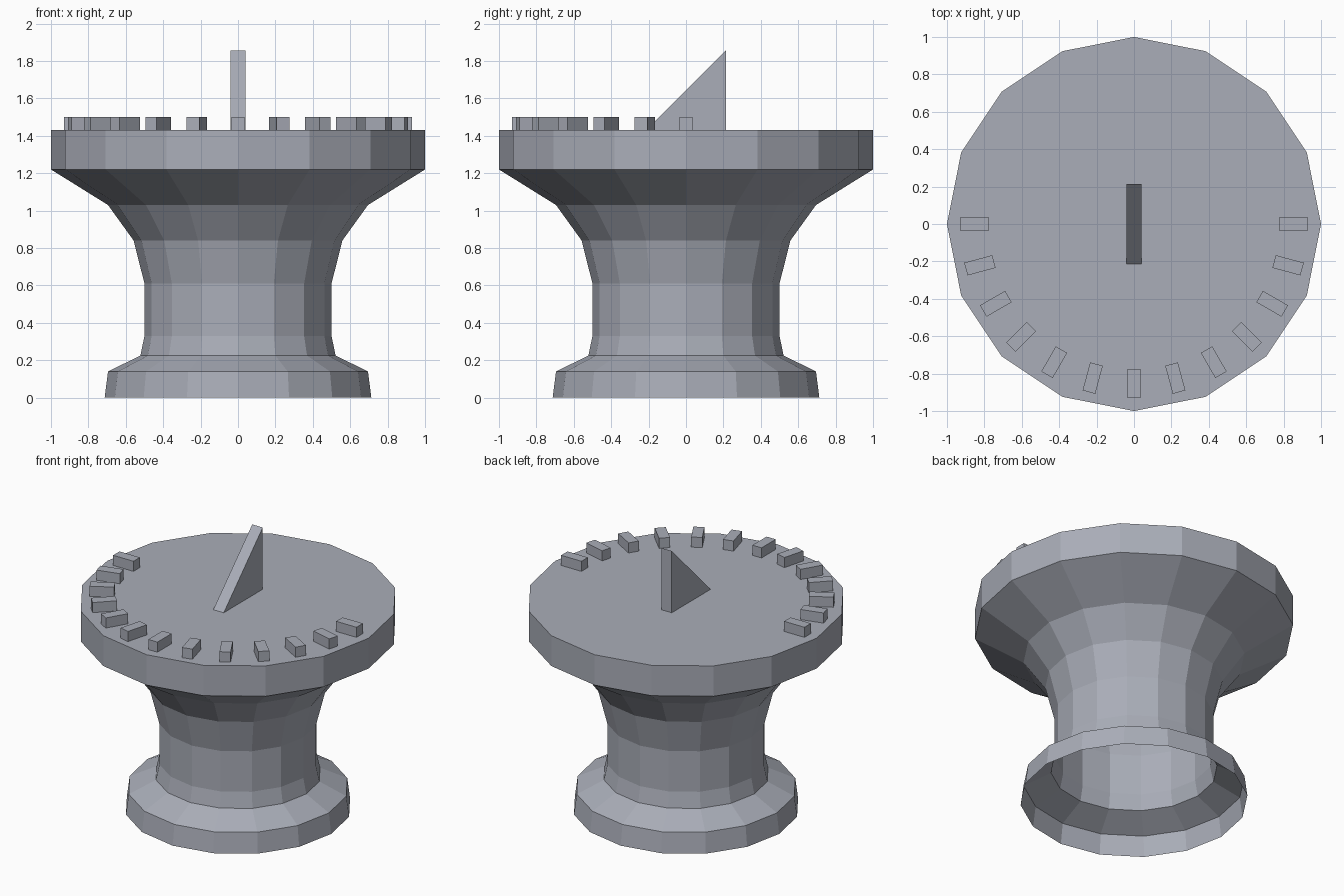
import bpy, bmesh, math
from mathutils import Matrix

if "Cube" in bpy.data.objects:
    bpy.data.objects.remove(bpy.data.objects["Cube"])

stone = bpy.data.materials.new("grey stone")
stone.diffuse_color = (0.40, 0.42, 0.48, 1)
stone.use_nodes = True
stone.node_tree.nodes["Principled BSDF"].inputs["Base Color"].default_value = stone.diffuse_color

SIDES = 16
TOP = 1.43


def make_object(name, bm):
    bmesh.ops.recalc_face_normals(bm, faces=bm.faces[:])
    mesh = bpy.data.meshes.new(name)
    bm.to_mesh(mesh)
    bm.free()
    mesh.materials.append(stone)
    obj = bpy.data.objects.new(name, mesh)
    bpy.context.collection.objects.link(obj)
    return obj


# Pedestal: turned profile (radius, height), open underneath, capped by the dial
profile = [(0.713, 0), (0.695, 0.14), (0.522, 0.225), (0.50, 0.33), (0.50, 0.61),
           (0.558, 0.84), (0.695, 1.03), (1.0, 1.22), (1.0, TOP)]
bm = bmesh.new()
rings = []
for r, z in profile:
    rings.append([bm.verts.new((r * math.cos(math.tau * i / SIDES),
                                r * math.sin(math.tau * i / SIDES), z))
                  for i in range(SIDES)])
for low, high in zip(rings, rings[1:]):
    for i in range(SIDES):
        j = (i + 1) % SIDES
        bm.faces.new((low[i], low[j], high[j], high[i]))
bm.faces.new(rings[-1])
make_object("pedestal", bm)

# Hour markers: 13 blocks around the front half of the dial
for k in range(13):
    bm = bmesh.new()
    place = (Matrix.Rotation(math.radians(180 + 15 * k), 4, 'Z')
             @ Matrix.Translation((0.853, 0, TOP + 0.035))
             @ Matrix.Diagonal((0.155, 0.07, 0.07, 1)))
    bmesh.ops.create_cube(bm, size=1, matrix=place)
    make_object(f"hour_marker_{k + 1}", bm)

# Gnomon: upright triangular blade
bm = bmesh.new()
tri = [(-0.213, TOP), (0.213, TOP), (0.213, 1.857)]
left, right = [[bm.verts.new((x, y, z)) for y, z in tri] for x in (-0.04, 0.04)]
bm.faces.new(left)
bm.faces.new(right[::-1])
for i in range(3):
    j = (i + 1) % 3
    bm.faces.new((left[i], left[j], right[j], right[i]))
make_object("gnomon", bm)
